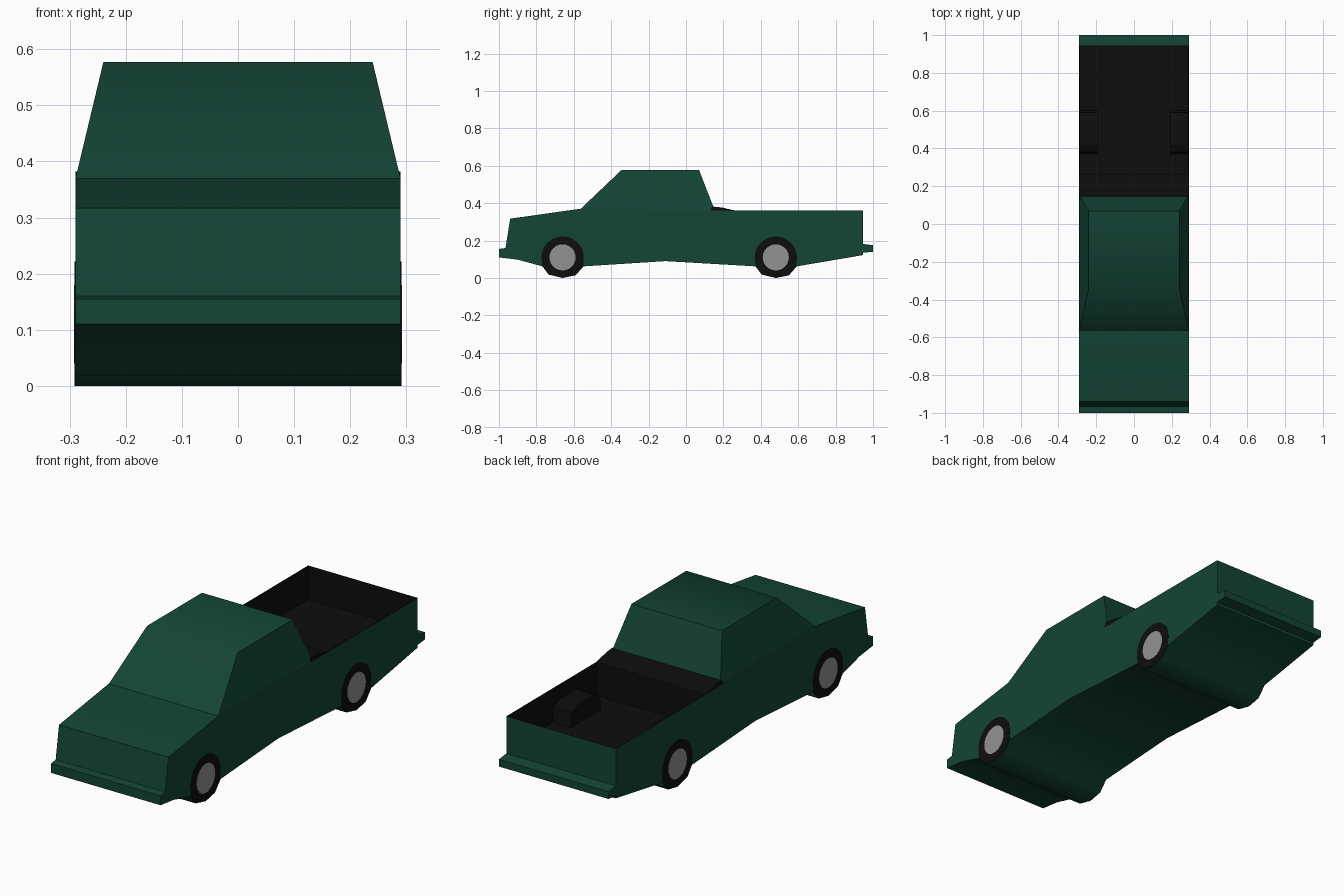
import bpy, bmesh, math

if "Cube" in bpy.data.objects:
    bpy.data.objects.remove(bpy.data.objects["Cube"])

HALF = 0.29  # half width of the body


def material(name, rgb):
    m = bpy.data.materials.new(name)
    m.diffuse_color = (*rgb, 1)
    m.use_nodes = True
    m.node_tree.nodes["Principled BSDF"].inputs["Base Color"].default_value = m.diffuse_color
    return m


GREEN = material("dark green paint", (0.0065, 0.058, 0.036))
BLACK = material("black", (0.004, 0.004, 0.004))
GREY = material("hub grey", (0.29, 0.29, 0.29))


def finish(bm, name, *mats, angle=None):
    bmesh.ops.recalc_face_normals(bm, faces=bm.faces[:])
    me = bpy.data.meshes.new(name)
    bm.to_mesh(me)
    bm.free()
    for m in mats:
        me.materials.append(m)
    ob = bpy.data.objects.new(name, me)
    bpy.context.collection.objects.link(ob)
    if angle:
        bpy.ops.object.select_all(action='DESELECT')
        ob.select_set(True)
        bpy.context.view_layer.objects.active = ob
        bpy.ops.object.shade_smooth_by_angle(angle=math.radians(angle))
    return ob


def prism(profile, x0, x1):
    """Side profile of (y, z) points extruded across x."""
    bm = bmesh.new()
    face = bm.faces.new([bm.verts.new((x0, y, z)) for y, z in profile])
    ext = bmesh.ops.extrude_face_region(bm, geom=[face])
    moved = [v for v in ext["geom"] if isinstance(v, bmesh.types.BMVert)]
    bmesh.ops.translate(bm, verts=moved, vec=(x1 - x0, 0, 0))
    return bm


def hump(cy):
    """Lower outline of a wheel, part of the full-width underside."""
    return [(cy + dy, z) for dy, z in
            ((-0.108, 0.062), (-0.075, 0.018), (0, 0), (0.07, 0.014), (0.112, 0.062))]


# Lower body: bumpers, hood, bed sides and the underside with wheel humps
WHEELS = (-0.66, 0.48)
outline = ([(-1, 0.11), (-0.90, 0.098)] + hump(WHEELS[0]) + [(-0.11, 0.09)]
           + hump(WHEELS[1])
           + [(0.945, 0.122), (0.945, 0.135), (1, 0.14), (1, 0.175), (0.945, 0.182),
              (0.945, 0.36), (0.26, 0.36), (0.15, 0.36), (-0.565, 0.37),
              (-0.94, 0.317), (-0.965, 0.16), (-1, 0.155)])
bm = prism(outline, -HALF, HALF)
bmesh.ops.recalc_face_normals(bm, faces=bm.faces[:])
# Sink the cargo bed into its top face; thin black rim and inside
bed = next(f for f in bm.faces if f.normal.z > 0.9
           and 0.5 < f.calc_center_median().y < 0.7
           and f.calc_center_median().z > 0.3)
rim = bmesh.ops.inset_region(bm, faces=[bed], thickness=0.004)["faces"]
walls = bmesh.ops.extrude_face_region(bm, geom=[bed])["geom"]
for v in walls:
    if isinstance(v, bmesh.types.BMVert):
        v.co.z = 0.2
if bed.is_valid:
    bm.faces.remove(bed)
for f in bm.faces:
    c = f.calc_center_median()
    inside = 0.255 < c.y < 0.944 and c.z > 0.19 and abs(c.x) < HALF - 0.001
    if f in rim or inside:
        f.material_index = 1
finish(bm, "body", GREEN, BLACK, angle=50)

# Cab narrowing towards the roof
bm = prism([(-0.565, 0.368), (0.155, 0.358), (0.07, 0.577), (-0.345, 0.577)], -HALF, HALF)
for v in bm.verts:
    if v.co.z > 0.5:
        v.co.x *= 0.24 / HALF
finish(bm, "cab", GREEN, angle=50)

# Black ledge between cab and bed
finish(prism([(0.13, 0.361), (0.26, 0.361), (0.19, 0.377), (0.14, 0.382)],
             -HALF, HALF), "bed_ledge", BLACK)

for s, side in ((-1, "left"), (1, "right")):
    # Wheel wells inside the bed
    finish(prism([(0.37, 0.199), (0.60, 0.199), (0.59, 0.27), (0.54, 0.29),
                  (0.42, 0.29), (0.38, 0.27)], s * 0.19, s * 0.287),
           side + "_wheel_well", BLACK)
    # Painted wheels: flat tyre and hub discs on the body side
    for cy, end in zip(WHEELS, ("front", "rear")):
        top = [(cy + 0.113 * math.cos(a), 0.11 + 0.112 * math.sin(a))
               for a in (math.pi * (i / 16 - 0.06) for i in range(19))]
        tyre = top + hump(cy)
        finish(prism(tyre, s * (HALF - 0.003), s * (HALF + 0.001)),
               f"{side}_{end}_tyre", BLACK)
        hub = [(cy + 0.07 * math.cos(a), 0.11 + 0.07 * math.sin(a))
               for a in (math.tau * i / 24 for i in range(24))]
        finish(prism(hub, s * (HALF - 0.002), s * (HALF + 0.002)),
               f"{side}_{end}_hub", GREY)
